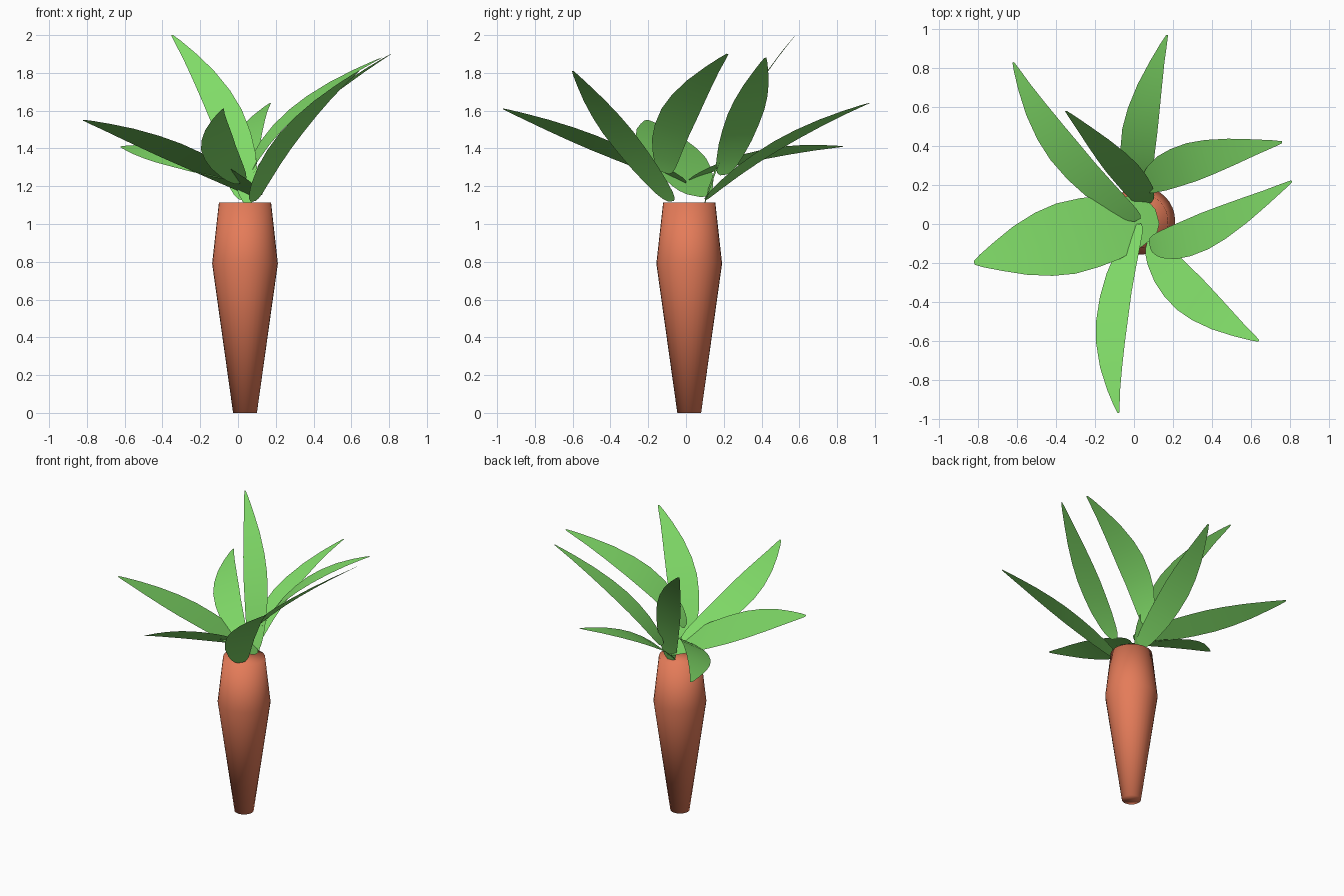
import bpy, bmesh, math
from mathutils import Vector

if "Cube" in bpy.data.objects:
    bpy.data.objects.remove(bpy.data.objects["Cube"])


def material(name, color):
    m = bpy.data.materials.new(name)
    m.diffuse_color = (*color, 1)
    m.use_nodes = True
    m.node_tree.nodes["Principled BSDF"].inputs["Base Color"].default_value = m.diffuse_color
    return m


def finish(name, bm, mat, angle):
    me = bpy.data.meshes.new(name)
    bm.to_mesh(me)
    bm.free()
    ob = bpy.data.objects.new(name, me)
    bpy.context.collection.objects.link(ob)
    me.materials.append(mat)
    bpy.ops.object.select_all(action='DESELECT')
    ob.select_set(True)
    bpy.context.view_layer.objects.active = ob
    bpy.ops.object.shade_smooth_by_angle(angle=math.radians(angle))
    return ob


orange = material("root_orange", (0.78, 0.2, 0.1))
green = material("leaf_green", (0.22, 0.72, 0.14))

# Tapered root: a lathed profile, closed at both ends, smooth all over
SIDES = 32
bm = bmesh.new()
rings = []
for r, z in [(0.063, 0), (0.174, 0.79), (0.138, 1.115)]:
    rings.append([bm.verts.new((0.037 + r * math.cos(2 * math.pi * i / SIDES),
                                0.017 + r * math.sin(2 * math.pi * i / SIDES), z))
                  for i in range(SIDES)])
for a, b in zip(rings, rings[1:]):
    for i in range(SIDES):
        j = (i + 1) % SIDES
        bm.faces.new((a[i], a[j], b[j], b[i]))
bm.faces.new(rings[0][::-1])
bm.faces.new(rings[-1])
finish("root", bm, orange, 180)

# Leaf half-width along its length, as a fraction of the widest point
WIDTH = [(0, 0.2), (0.02, 0.4), (0.06, 0.57), (0.12, 0.71), (0.25, 0.9), (0.37, 0.98),
         (0.5, 1.0), (0.62, 0.9), (0.75, 0.69), (0.87, 0.41), (0.96, 0.18), (1, 0.05)]


def leaf(name, base, left, right, tip):
    """Arched blade from base to tip; left and right are its edges halfway."""
    base, left, right, tip = map(Vector, (base, left, right, tip))
    mid = (left + right) / 2
    side = (right - left) / 2
    ctrl = 2 * mid - (base + tip) / 2
    bm = bmesh.new()
    rows = []
    for t, w in WIDTH:
        c = base * (1 - t) ** 2 + ctrl * 2 * t * (1 - t) + tip * t * t
        rows.append([bm.verts.new(c + side * w * s) for s in (-1, 0, 1)])
    for a, b in zip(rows, rows[1:]):
        for k in (0, 1):
            bm.faces.new((a[k], a[k + 1], b[k + 1], b[k]))
    finish(name, bm, green, 60)


# Crown of eight leaves
leaf("leaf_back", (.04, .1, 1.13), (-.06, .49, 1.39), (.12, .47, 1.44), (.17, .97, 1.64))
leaf("leaf_back_left", (.02, .02, 1.24), (-.43, .33, 1.325), (-.28, .41, 1.395), (-.62, .83, 1.41))
leaf("leaf_tall", (.06, .1, 1.11), (-.145, .27, 1.545), (.02, .305, 1.605), (-.35, .58, 2.0))
leaf("leaf_back_right", (.05, .2, 1.26), (.27, .415, 1.605), (.32, .22, 1.58), (.76, .42, 1.88))
leaf("leaf_right", (.08, -.11, 1.27), (.34, .055, 1.55), (.38, -.13, 1.61), (.81, .22, 1.9))
leaf("leaf_front_right", (.08, -.08, 1.12), (.35, -.28, 1.49), (.22, -.44, 1.48), (.64, -.6, 1.81))
leaf("leaf_front", (.02, 0, 1.22), (-.03, -.48, 1.47), (-.195, -.5, 1.39), (-.08, -.97, 1.61))
leaf("leaf_left", (.12, .04, 1.15), (-.3, -.255, 1.425), (-.4, .105, 1.35), (-.82, -.2, 1.55))
